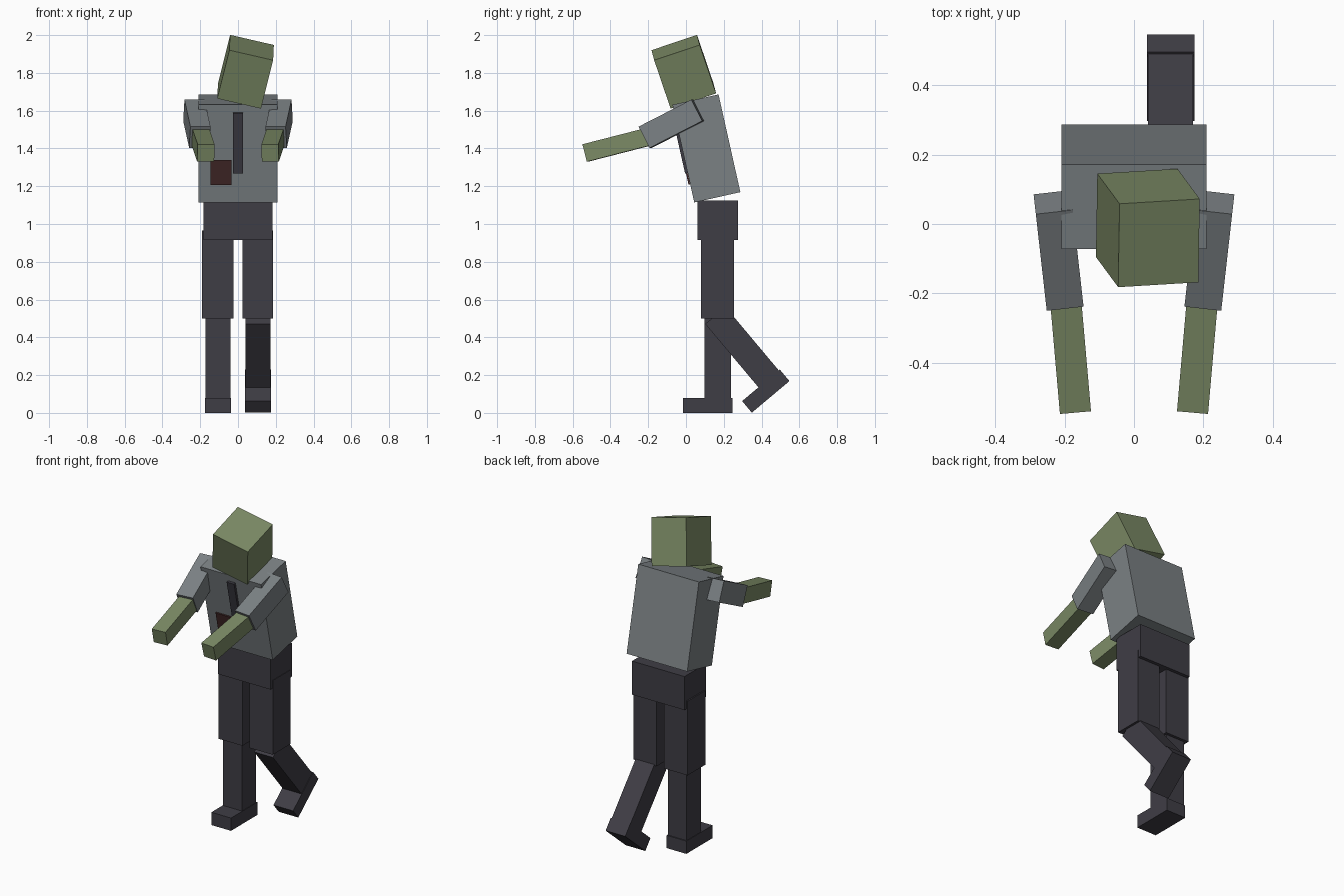
import bpy, bmesh, math
from mathutils import Matrix, Vector

if "Cube" in bpy.data.objects:
    bpy.data.objects.remove(bpy.data.objects["Cube"])


def material(name, srgb):
    m = bpy.data.materials.new(name)
    lin = [((c / 255 + 0.055) / 1.055) ** 2.4 for c in srgb]
    m.diffuse_color = (*lin, 1)
    m.use_nodes = True
    m.node_tree.nodes["Principled BSDF"].inputs["Base Color"].default_value = m.diffuse_color
    return m


SKIN = material("green skin", (123, 138, 101))
SHIRT = material("grey shirt", (123, 129, 132))
DARK = material("dark trousers", (63, 61, 69))
TIE = material("dark tie", (60, 59, 67))
RED = material("dark red patch", (66, 40, 40))


def box(name, lo, hi, mat, matrix=Matrix()):
    """Box between two corners, then placed by a matrix."""
    lo, hi = Vector(lo), Vector(hi)
    size, mid = hi - lo, (lo + hi) / 2
    bm = bmesh.new()
    bmesh.ops.create_cube(bm, size=1)
    bm.transform(matrix @ Matrix.Translation(mid) @ Matrix.Diagonal((*size, 1)))
    me = bpy.data.meshes.new(name)
    bm.to_mesh(me)
    bm.free()
    me.materials.append(mat)
    ob = bpy.data.objects.new(name, me)
    bpy.context.collection.objects.link(ob)
    return ob


def frame(x, y, z, origin):
    """Matrix from three axes and an origin."""
    m = Matrix((x, y, z)).transposed().to_4x4()
    m.translation = origin
    return m


def limb(name, back, front, width, height, mat):
    """Box running between two end centres."""
    back, front = Vector(back), Vector(front)
    y = (back - front).normalized()
    x = y.cross(Vector((0, 0, 1))).normalized()
    m = frame(x, y, x.cross(y), (back + front) / 2)
    h = (back - front).length / 2
    box(name, (-width / 2, -h, -height / 2), (width / 2, h, height / 2), mat, m)


# Hips and thighs
box("hips", (-0.182, 0.062, 0.915), (0.182, 0.275, 1.125), DARK)
box("right_thigh", (-0.19, 0.08, 0.5), (-0.025, 0.255, 0.965), DARK)
box("left_thigh", (0.025, 0.08, 0.5), (0.185, 0.255, 0.965), DARK)

# Shins and feet; the left one is bent back at the knee
knee = Vector((0, 0.165, 0.5))
bend = (Matrix.Translation(knee) @ Matrix.Rotation(math.radians(40), 4, 'X')
        @ Matrix.Translation(-knee))
for side, x, m in (("right", -0.106, Matrix()), ("left", 0.106, bend)):
    box(side + "_shin", (x - 0.065, 0.098, 0.02), (x + 0.065, 0.238, 0.518), DARK, m)
    box(side + "_foot", (x - 0.068, -0.015, 0), (x + 0.068, 0.245, 0.08), DARK, m)

# Torso leaning forward, with tie and chest patch
lean = Matrix.Translation((0, 0.108, 1.40)) @ Matrix.Rotation(math.radians(12.6), 4, 'X')
box("torso", (-0.21, -0.125, -0.265), (0.21, 0.125, 0.265), SHIRT, lean)
box("tie", (-0.026, -0.139, -0.105), (0.026, -0.12, 0.222), TIE, lean)
box("chest_patch", (-0.145, -0.134, -0.167), (-0.035, -0.1251, -0.034), RED, lean)

# Arms reaching forward
for side, s in (("right", -1), ("left", 1)):
    limb(side + "_upper_arm", (s * 0.2335, 0.063, 1.602), (s * 0.202, -0.216, 1.459),
         0.107, 0.127, SHIRT)
    limb(side + "_forearm", (s * 0.2, -0.19, 1.464), (s * 0.17, -0.533, 1.376),
         0.09, 0.095, SKIN)

# Head, tilted forward and to one side
hx = Vector((0.2305, 0.014, -0.053)).normalized()
hz = hx.cross(Vector((0.009, 0.242, 0.08))).normalized()
head = frame(hx, hz.cross(hx), hz, (0.04, -0.0115, 1.806))
box("head", (-0.119, -0.127, -0.139), (0.119, 0.127, 0.139), SKIN, head)
